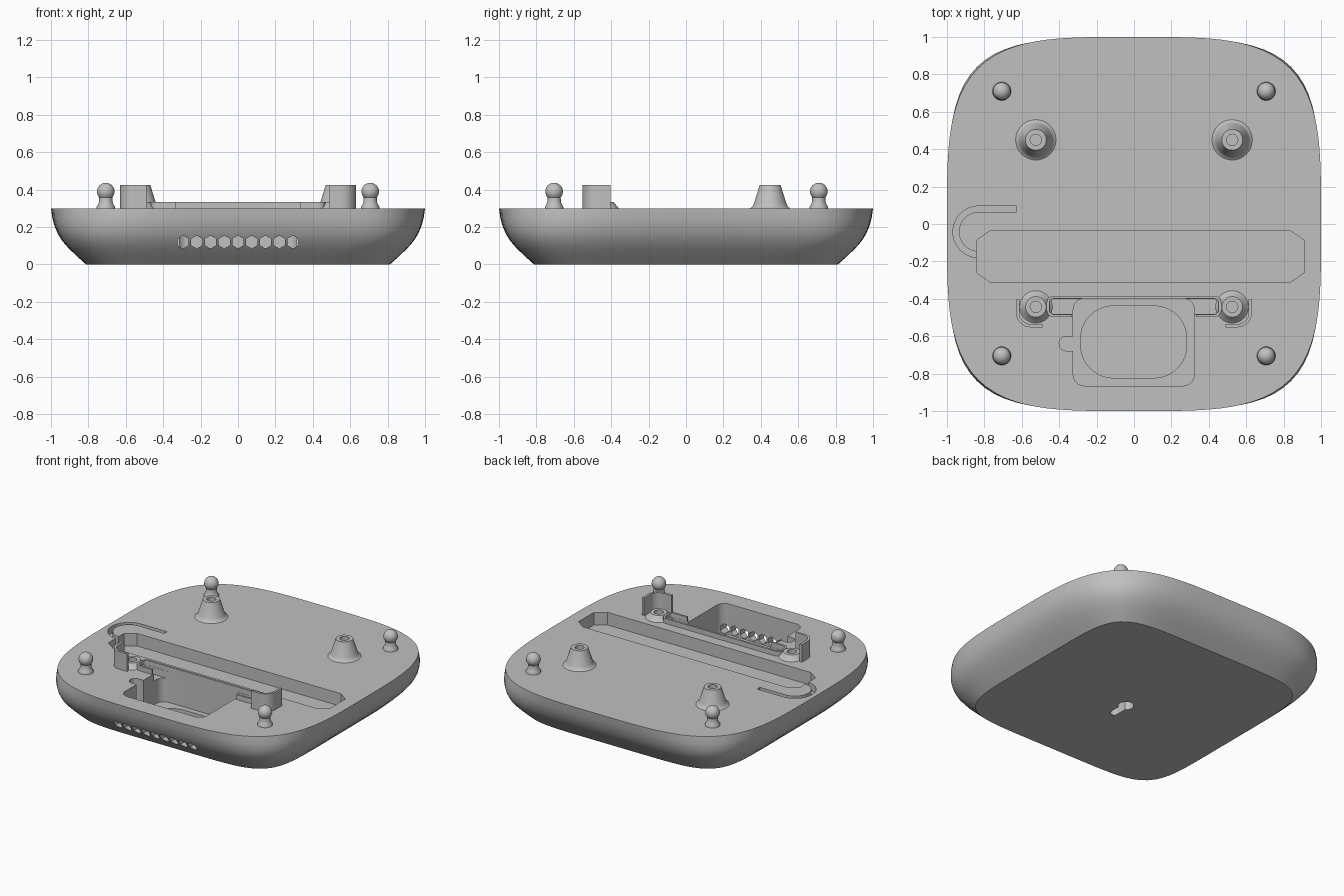
import bpy, bmesh, math
from mathutils import Vector

if "Cube" in bpy.data.objects:
    bpy.data.objects.remove(bpy.data.objects["Cube"])

grey = bpy.data.materials.new("plain grey")
grey.diffuse_color = (0.527, 0.527, 0.527, 1)
grey.use_nodes = True
grey.node_tree.nodes["Principled BSDF"].inputs["Base Color"].default_value = grey.diffuse_color
TOP = 0.30


def finish(name, bm, angle=35):
    bmesh.ops.remove_doubles(bm, verts=bm.verts, dist=1e-5)
    bmesh.ops.recalc_face_normals(bm, faces=bm.faces)
    me = bpy.data.meshes.new(name)
    bm.to_mesh(me)
    bm.free()
    me.materials.append(grey)
    me.shade_smooth()
    me.set_sharp_from_angle(angle=math.radians(angle))
    ob = bpy.data.objects.new(name, me)
    bpy.context.collection.objects.link(ob)
    return ob


def loft(name, rings, angle=35):
    """Skin equal-length rings of points and cap both ends."""
    bm = bmesh.new()
    vs = [[bm.verts.new(p) for p in r] for r in rings]
    n = len(vs[0])
    for a, b in zip(vs, vs[1:]):
        for i in range(n):
            bm.faces.new((a[i], a[(i + 1) % n], b[(i + 1) % n], b[i]))
    bm.faces.new(vs[0][::-1])
    bm.faces.new(vs[-1])
    return finish(name, bm, angle)


def prism(name, pts, z0, z1):
    return loft(name, [[(x, y, z) for x, y in pts] for z in (z0, z1)])


def arc(cx, cy, r, a0, a1, n=8):
    return [(cx + r * math.cos(math.radians(a0 + (a1 - a0) * i / n)),
             cy + r * math.sin(math.radians(a0 + (a1 - a0) * i / n))) for i in range(n + 1)]


def rounded(x0, x1, y0, y1, r, n=8):
    return (arc(x1 - r, y0 + r, r, -90, 0, n) + arc(x1 - r, y1 - r, r, 0, 90, n)
            + arc(x0 + r, y1 - r, r, 90, 180, n) + arc(x0 + r, y0 + r, r, 180, 270, n))


def wall(name, path, t, z0, z1):
    """Upright strip of thickness t following an open path."""
    p = [Vector(q) for q in path]
    left, right = [], []
    for i, q in enumerate(p):
        d = [(b - a).normalized() for a, b in zip(p[max(0, i - 1):i + 1], p[max(0, i - 1) + 1:i + 2])]
        tan = sum(d, Vector((0, 0))).normalized()
        k = t / 2 / max(0.5, tan.dot(d[0]))
        nrm = Vector((-tan.y, tan.x)) * k
        left.append(tuple(q + nrm))
        right.append(tuple(q - nrm))
    return prism(name, left + right[::-1], z0, z1)


def lathe(name, profile, x, y, seg=40):
    bm = bmesh.new()
    vs = [bm.verts.new((r, 0, z)) for r, z in profile]
    es = [bm.edges.new(e) for e in zip(vs, vs[1:])]
    bmesh.ops.spin(bm, geom=vs + es, cent=(0, 0, 0), axis=(0, 0, 1), angle=2 * math.pi, steps=seg)
    bmesh.ops.translate(bm, verts=bm.verts, vec=(x, y, 0))
    return finish(name, bm)


# Bowl-shaped shell: squarer at the foot, rounder at the rim
profile = [(0.812, 0), (0.86, 0.043), (0.905, 0.086), (0.94, 0.126), (0.964, 0.165),
           (0.981, 0.205), (0.993, 0.25), (1.0, TOP)]


def outline(half, z, seg=128):
    e = 2 / (6.3 - 2.5 * (z / TOP) ** 0.8)
    ring = []
    for i in range(seg):
        a = 2 * math.pi * i / seg
        c, s = math.cos(a), math.sin(a)
        # even angular spacing on a superellipse
        r = (abs(c) ** (2 / e) + abs(s) ** (2 / e)) ** (-e / 2)
        ring.append((half * r * c, half * r * s, z))
    return ring


shell = loft("shell", [outline(h, z) for h, z in profile])

# Recesses cut into the shell
c = 0.07
x0, x1, y0, y1 = -0.84, 0.908, -0.31, -0.037
cutters = [
    prism("long_tray", [(x0 + c, y0), (x1 - c, y0), (x1, y0 + c * 0.7), (x1, y1 - c * 0.7),
                        (x1 - c, y1), (x0 + c, y1), (x0, y1 - c * 0.7), (x0, y0 + c * 0.7)],
          0.21, 0.5),
    wall("cable_groove", [(-0.627, 0.08)] + arc(-0.83, -0.042, 0.122, 90, 270, 20)
         + [(-0.80, -0.164)], 0.032, 0.25, 0.5),
    prism("speaker_pocket", rounded(-0.325, 0.322, -0.865, -0.398, 0.06), 0.08, 0.5),
    prism("speaker_seat", rounded(-0.285, 0.282, -0.823, -0.438, 0.175, 10), 0.04, 0.2),
    prism("wire_notch", rounded(-0.40, -0.29, -0.678, -0.602, 0.036), 0.081, 0.51),
    prism("wing_recess", rounded(-0.452, 0.452, -0.482, -0.4005, 0.03), 0.25, 0.52),
    # Keyhole on the underside
    prism("keyhole", arc(0, -0.08, 0.05, -58, 238, 20) + arc(0, -0.20, 0.027, 180, 360, 10),
          -0.1, 0.1),
]
# Row of hexagonal sound holes
for i in range(9):
    hx = (i - 4) * 0.0735
    cutters.append(loft("sound_hole", [[(x, y, z) for x, z in arc(hx, 0.12, 0.035, 30, 330, 5)]
                                       for y in (-1.1, -0.84)]))

for cut in cutters:
    m = shell.modifiers.new(cut.name, 'BOOLEAN')
    m.operation = 'DIFFERENCE'
    m.solver = 'EXACT'
    m.object = cut
bpy.context.view_layer.update()
dg = bpy.context.evaluated_depsgraph_get()
baked = bpy.data.meshes.new_from_object(shell.evaluated_get(dg))
shell.modifiers.clear()
shell.data = baked
baked.shade_smooth()
baked.set_sharp_from_angle(angle=math.radians(30))
for cut in cutters:
    bpy.data.objects.remove(cut)

# Ball-headed pegs in the four corners
ball = [(0.047 * math.cos(math.radians(a)), 0.39 + 0.047 * math.sin(math.radians(a)))
        for a in range(-42, 90, 11)] + [(0, 0.437)]
peg = [(0.05, TOP - 0.005), (0.049, 0.308), (0.041, 0.322), (0.036, 0.335)] + ball
# Screw posts: tall at the back, short at the front
tall = [(0.112, TOP - 0.003), (0.105, 0.302), (0.095, 0.309), (0.087, 0.325), (0.056, 0.425),
        (0.03, 0.425), (0.03, 0.31), (0, 0.31)]
short = [(0.09, TOP - 0.003), (0.083, 0.303), (0.074, 0.311), (0.066, 0.322), (0.055, 0.335),
         (0.03, 0.335), (0.03, 0.302), (0, 0.302)]
for s in (-1, 1):
    for y in (-0.705, 0.71):
        lathe("ball_peg", peg, s * 0.707, y, 32)
    lathe("back_screw_post", tall, s * 0.525, 0.45)
    lathe("front_screw_post", short, s * 0.525, -0.443)
    # Curved guard beside each front post
    guard = [(-0.622, -0.405)] + arc(-0.552, -0.474, 0.07, 180, 270) + [(-0.49, -0.544)]
    wall("post_guard", [(-s * x, y) for x, y in guard], 0.017, TOP - 0.01, 0.425)

# Low lip round the back of the speaker pocket and its wings
half = [(-0.332, -0.49)] + arc(-0.43, -0.46, 0.03, 270, 180, 6) + arc(-0.43, -0.422, 0.03, 180, 90, 6)
wall("pocket_lip", half + [(-x, y) for x, y in half[::-1]], 0.014, TOP - 0.02, 0.335)
